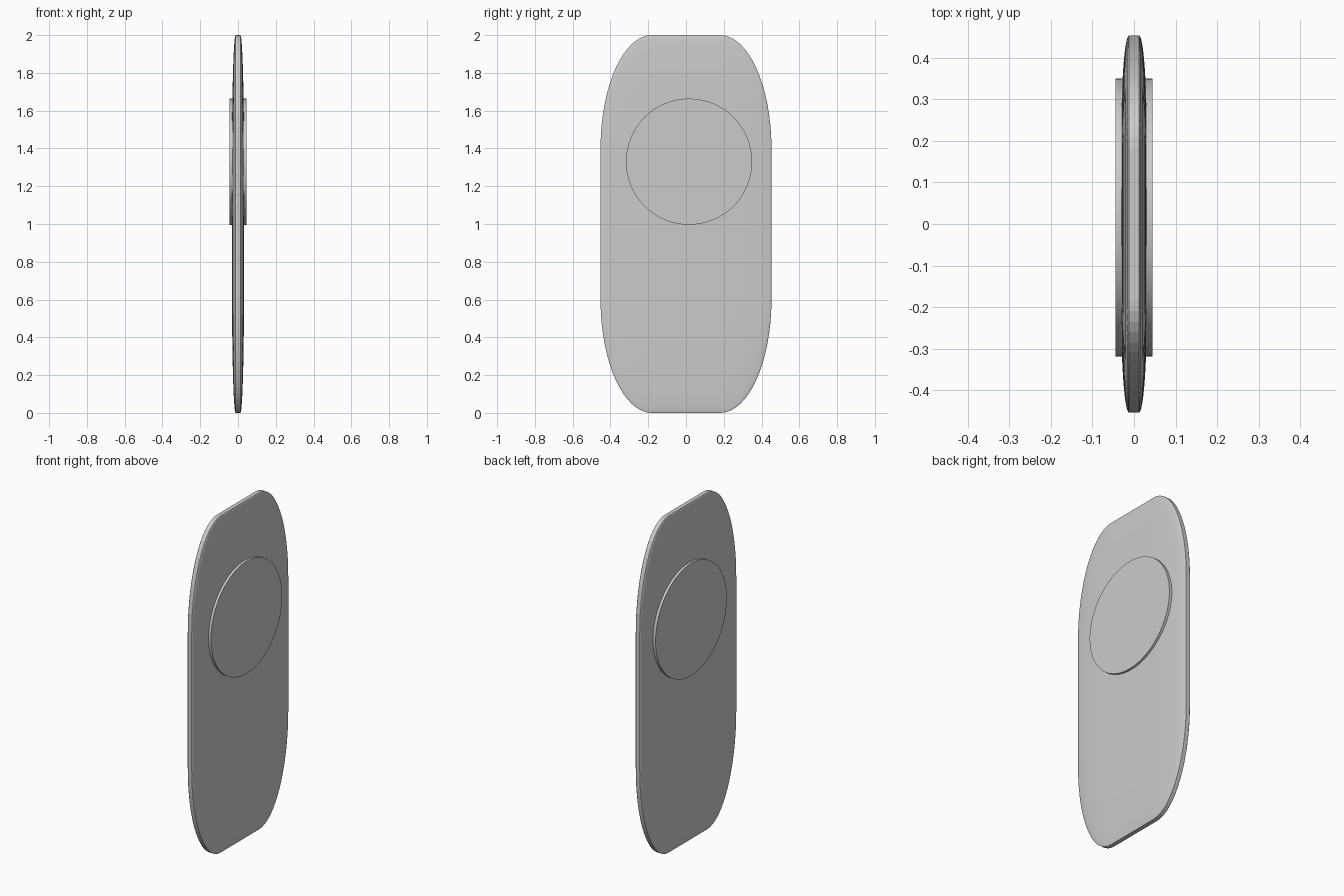
import bpy, bmesh
from math import radians

if "Cube" in bpy.data.objects:
    bpy.data.objects.remove(bpy.data.objects["Cube"])

# Body: a rounded box squashed into a thin, tall slab
bm = bmesh.new()
bmesh.ops.create_cube(bm, size=2)
bmesh.ops.bevel(bm, geom=bm.edges[:], offset=0.6, segments=16,
                profile=0.5, affect='EDGES')
bmesh.ops.scale(bm, vec=(0.0315, 0.4525, 1.0), verts=bm.verts)
bmesh.ops.translate(bm, vec=(0, 0, 1), verts=bm.verts)
bmesh.ops.recalc_face_normals(bm, faces=bm.faces)
mesh = bpy.data.meshes.new("slab_body")
bm.to_mesh(mesh)
bm.free()
body = bpy.data.objects.new("slab_body", mesh)
bpy.context.collection.objects.link(body)

# Disc: runs through the slab and stands proud on both faces
bpy.ops.mesh.primitive_cylinder_add(vertices=64, radius=0.334, depth=0.09,
                                    location=(0, 0.016, 1.33),
                                    rotation=(0, radians(90), 0))
disc = bpy.context.object
disc.name = "round_disc"
bpy.ops.object.shade_smooth_by_angle(angle=radians(30))
